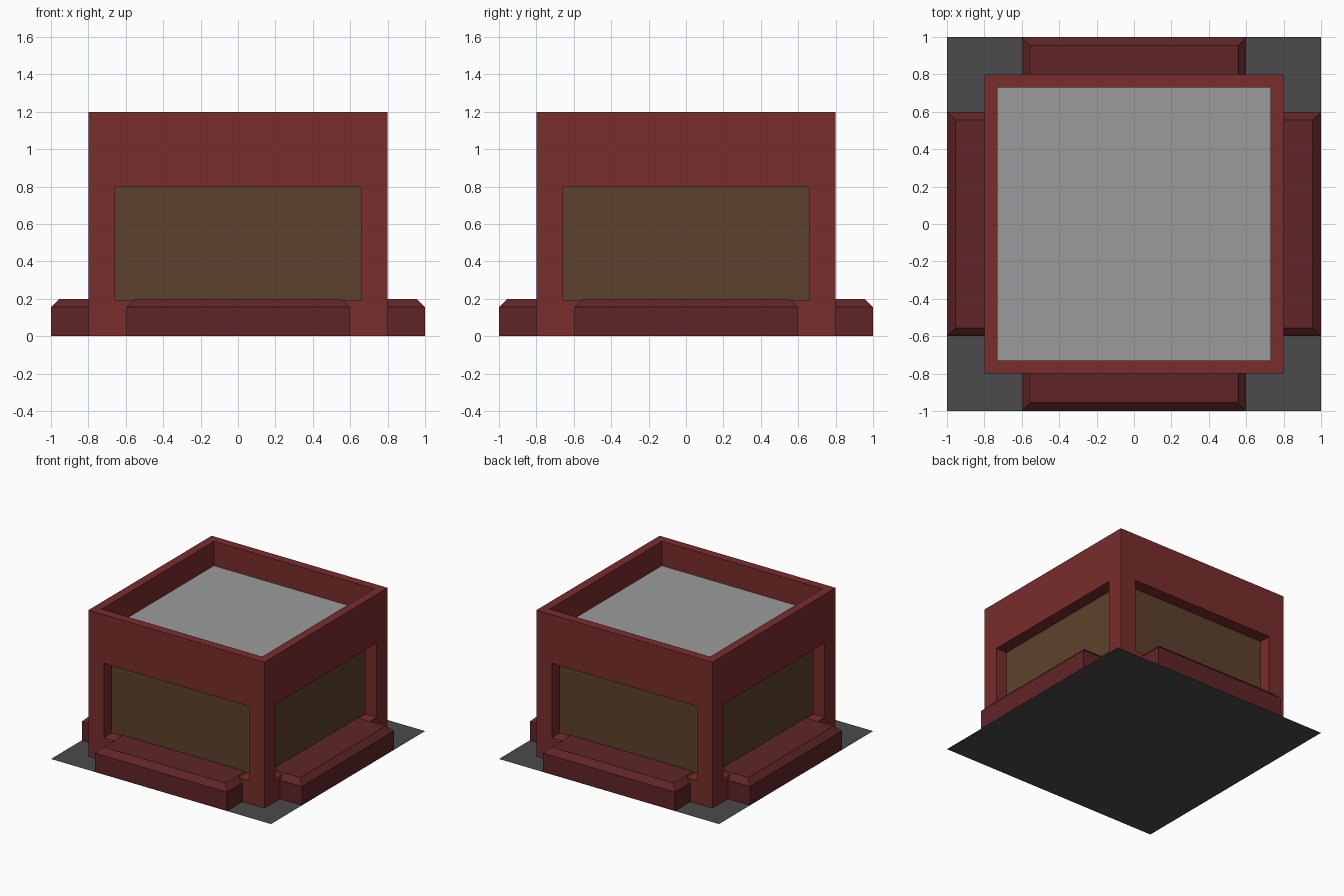
import bpy, bmesh
from math import pi
from mathutils import Matrix, Vector

if "Cube" in bpy.data.objects:
    bpy.data.objects.remove(bpy.data.objects["Cube"])


def material(name, rgb):
    m = bpy.data.materials.new(name)
    m.diffuse_color = (*rgb, 1)
    m.use_nodes = True
    m.node_tree.nodes["Principled BSDF"].inputs["Base Color"].default_value = m.diffuse_color
    return m


brick = material("brick_red", (0.19, 0.026, 0.025))
sill_red = material("dark_red", (0.115, 0.018, 0.020))
pane = material("brown_pane", (0.108, 0.053, 0.025))
roof_grey = material("roof_grey", (0.33, 0.33, 0.33))
asphalt = material("dark_grey", (0.07, 0.07, 0.07))


def finish(bm, name, mats):
    me = bpy.data.meshes.new(name)
    bm.to_mesh(me)
    bm.free()
    for m in mats:
        me.materials.append(m)
    ob = bpy.data.objects.new(name, me)
    bpy.context.collection.objects.link(ob)
    return ob


def box(size, centre):
    bm = bmesh.new()
    bmesh.ops.create_cube(bm, size=1, matrix=Matrix.Translation(centre) @ Matrix.Diagonal((*size, 1)))
    bm.normal_update()
    return bm


def remove_faces(bm, test):
    bmesh.ops.delete(bm, geom=[f for f in bm.faces if test(f)], context='FACES')


def push_in(bm, face, depth, mat):
    n = face.normal.copy()
    new = bmesh.ops.extrude_discrete_faces(bm, faces=[face])["faces"][0]
    bmesh.ops.translate(bm, verts=new.verts[:], vec=-n * depth)
    new.material_index = mat


# Ground plate
bm = bmesh.new()
bmesh.ops.create_grid(bm, x_segments=1, y_segments=1, size=1)
finish(bm, "ground_plate", [asphalt])

# Building body: recessed window on each side, sunken roof behind a parapet
bm = box((1.6, 1.6, 1.2), (0, 0, 0.6))
remove_faces(bm, lambda f: f.normal.z < -0.5)
sides = [f for f in bm.faces if abs(f.normal.z) < 0.5]
roof = next(f for f in bm.faces if f.normal.z > 0.5)
bmesh.ops.inset_individual(bm, faces=sides, thickness=0.2)
for f in sides:
    for v in f.verts:
        # lower edge sits just under the sill top
        v.co.z = 0.8 if v.co.z > 0.6 else 0.19
    push_in(bm, f, 0.1, 1)
bmesh.ops.inset_individual(bm, faces=[roof], thickness=0.1)
push_in(bm, roof, 0.2, 2)
finish(bm, "building_body", [brick, pane, roof_grey])

# Chamfered ledges below the windows
for i, side in enumerate(("front", "right", "back", "left")):
    bm = box((1.2, 0.3, 0.2), (0, -0.85, 0.1))
    remove_faces(bm, lambda f: f.normal.z < -0.5 or f.normal.y > 0.5)
    top = next(f for f in bm.faces if f.normal.z > 0.5)
    rim = [e for e in top.edges if not e.is_boundary]
    bmesh.ops.bevel(bm, geom=rim, offset=0.045, segments=1, affect='EDGES')
    bmesh.ops.rotate(bm, verts=bm.verts[:], cent=Vector(), matrix=Matrix.Rotation(i * pi / 2, 3, 'Z'))
    finish(bm, side + "_ledge", [sill_red])
